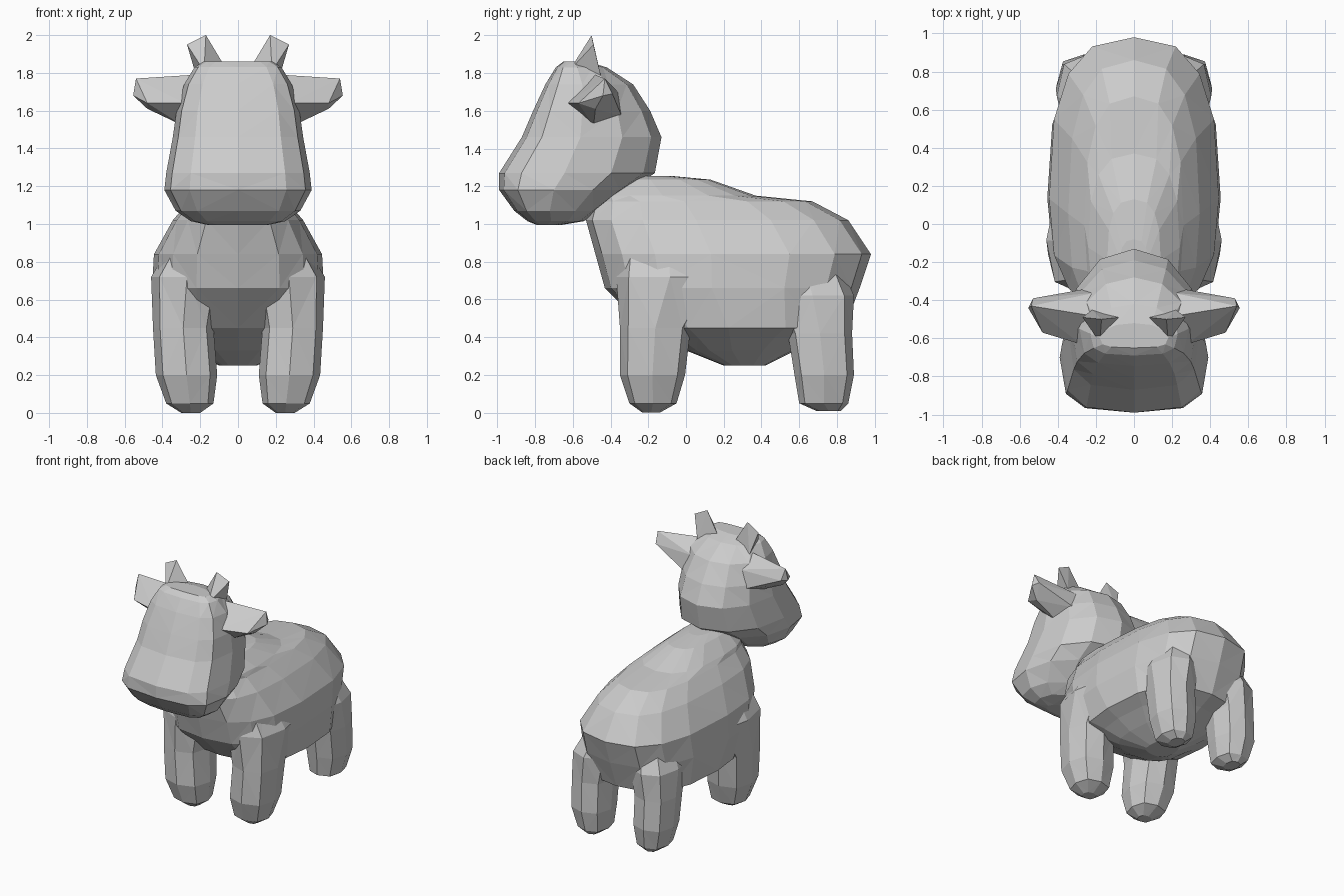
import bpy, bmesh
from math import sin, cos, pi


def finish(bm, name, mirror):
    bmesh.ops.recalc_face_normals(bm, faces=bm.faces[:])
    mesh = bpy.data.meshes.new(name)
    bm.to_mesh(mesh)
    bm.free()
    ob = bpy.data.objects.new(name, mesh)
    bpy.context.collection.objects.link(ob)
    if mirror:
        mod = ob.modifiers.new("mirror", 'MIRROR')
        mod.use_mirror_merge = False
    return ob


def loft(name, rings, sides=12, front=2.0, back=2.0, bias=0.5, mirror=False):
    """Stack horizontal rings (z, y_front, y_back, x_min, x_max), rounded by an exponent."""
    bm = bmesh.new()
    loops = []
    for z, y0, y1, x0, x1 in rings:
        cx, hw, cy = (x0 + x1) / 2, (x1 - x0) / 2, y0 + bias * (y1 - y0)
        loop = []
        for i in range(sides):
            a = 2 * pi * i / sides
            s, c = sin(a), -cos(a)
            e = 2 / (front if c < 0 else back)
            px = abs(s) ** e * (1 if s > 0 else -1)
            py = abs(c) ** e
            y = cy - py * (cy - y0) if c < 0 else cy + py * (y1 - cy)
            loop.append(bm.verts.new((cx + hw * px, y, z)))
        loops.append(loop)
    for a, b in zip(loops, loops[1:]):
        for i in range(sides):
            j = (i + 1) % sides
            bm.faces.new((a[i], a[j], b[j], b[i]))
    bm.faces.new(loops[0])
    bm.faces.new(loops[-1])
    bmesh.ops.triangulate(bm, faces=bm.faces[:])
    return finish(bm, name, mirror)


def hull(name, points):
    """Faceted convex piece, mirrored to the other side."""
    bm = bmesh.new()
    for p in points:
        bm.verts.new(p)
    res = bmesh.ops.convex_hull(bm, input=bm.verts[:])
    bmesh.ops.delete(bm, geom=[v for v in res["geom_interior"]
                               if isinstance(v, bmesh.types.BMVert)], context='VERTS')
    return finish(bm, name, True)


def sym(rows):
    return [(z, y0, y1, -w, w) for z, y0, y1, w in rows]


# Torso with belly, chest and neck
loft("body", sym([
    (0.25, 0.20, 0.42, 0.10),
    (0.33, 0.00, 0.58, 0.24),
    (0.40, -0.12, 0.72, 0.34),
    (0.45, -0.22, 0.84, 0.43),
    (0.66, -0.43, 0.92, 0.455),
    (0.84, -0.48, 0.98, 0.445),
    (1.02, -0.53, 0.86, 0.345),
    (1.12, -0.50, 0.67, 0.26),
    (1.15, -0.48, 0.37, 0.24),
    (1.235, -0.42, 0.13, 0.14),
    (1.255, -0.40, -0.08, 0.08)]), sides=16, front=2.65, back=2.7, bias=0.42)

# Head with broad muzzle
loft("head", sym([
    (0.995, -0.79, -0.66, 0.16),
    (1.015, -0.84, -0.54, 0.25),
    (1.07, -0.91, -0.46, 0.33),
    (1.18, -0.99, -0.30, 0.39),
    (1.27, -0.99, -0.165, 0.38),
    (1.46, -0.87, -0.13, 0.345),
    (1.60, -0.81, -0.19, 0.325),
    (1.74, -0.745, -0.28, 0.285),
    (1.83, -0.69, -0.42, 0.23),
    (1.86, -0.65, -0.52, 0.18)]), sides=12, front=3.3, back=2.1, bias=0.42)

# Legs, rising into shoulders and haunches
loft("front_leg", [
    (0.0, -0.23, -0.14, 0.20, 0.30),
    (0.05, -0.30, -0.05, 0.13, 0.38),
    (0.20, -0.35, -0.005, 0.11, 0.435),
    (0.45, -0.35, 0.025, 0.13, 0.45),
    (0.72, -0.37, 0.20, 0.08, 0.46),
    (1.02, -0.33, 0.12, 0.03, 0.28)], sides=8, front=2.6, back=2.6, mirror=True)
loft("hind_leg", [
    (0.01, 0.69, 0.82, 0.20, 0.30),
    (0.05, 0.60, 0.86, 0.14, 0.36),
    (0.20, 0.575, 0.89, 0.12, 0.405),
    (0.42, 0.54, 0.88, 0.12, 0.41),
    (0.62, 0.45, 0.89, 0.08, 0.405),
    (0.92, 0.42, 0.76, 0.03, 0.26)], sides=8, front=2.6, back=2.6, mirror=True)

# Ears: five-sided, tapering outwards
hull("ear", [
    (0.20, -0.36, 1.70), (0.23, -0.48, 1.79), (0.28, -0.63, 1.64),
    (0.29, -0.49, 1.52), (0.25, -0.34, 1.57),
    (0.53, -0.39, 1.69), (0.54, -0.43, 1.77), (0.48, -0.57, 1.64),
    (0.48, -0.48, 1.61), (0.555, -0.44, 1.68)])

# Horns: small wedges splaying outwards
hull("horn", [
    (0.08, -0.49, 1.85), (0.18, -0.62, 1.81), (0.22, -0.45, 1.78),
    (0.17, -0.50, 2.00), (0.27, -0.49, 1.95)])
